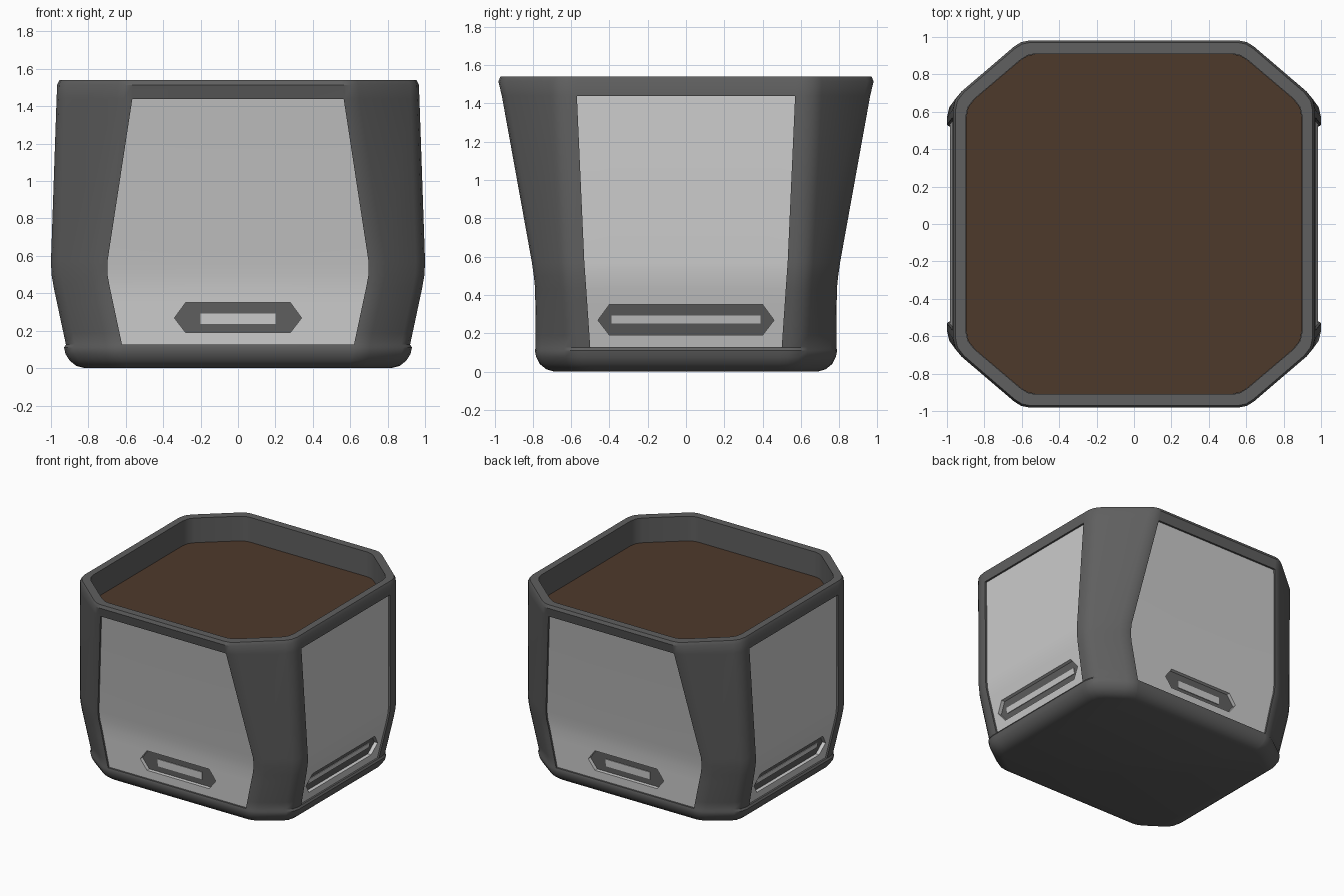
import bpy, bmesh
from mathutils import Vector

if "Cube" in bpy.data.objects:
    bpy.data.objects.remove(bpy.data.objects["Cube"])


def material(name, rgb):
    m = bpy.data.materials.new(name)
    m.diffuse_color = (*rgb, 1)
    m.use_nodes = True
    m.node_tree.nodes["Principled BSDF"].inputs["Base Color"].default_value = m.diffuse_color
    return m


FRAME = material("dark grey frame", (0.115, 0.115, 0.115))
PANEL = material("light grey panel", (0.60, 0.60, 0.60))
SOIL = material("brown soil", (0.076, 0.041, 0.024))

# Profile: z, side x, front y, front panel half width, side panel half width
KEYS = [
    (0.00, .82, .69, .58, .46), (0.012, .865, .73, .595, .475),
    (0.04, .90, .765, .61, .485), (0.075, .922, .782, .62, .495),
    (0.11, .93, .79, .62, .50), (0.125, .92, .785, .62, .50),
    (0.43, .985, .788, .685, .521), (0.50, .997, .795, .698, .526),
    (0.57, 1.0, .805, .698, .531), (1.44, .97, .962, .565, .57),
    (1.515, .967, .98, .56, .57), (1.54, .955, .97, .555, .565),
]
# Grip recess: hexagon half widths (front, side) at three heights
GRIP = {0.19: (.28, .40), 0.268: (.34, .46), 0.35: (.28, .40)}


def profile(z):
    for a, b in zip(KEYS, KEYS[1:]):
        if z <= b[0]:
            t = (z - a[0]) / (b[0] - a[0])
            return [p + (q - p) * t for p, q in zip(a[1:], b[1:])]
    return KEYS[-1][1:]


def ring(z, xs, yf, wf, ws):
    """40-point octagon with softened corners and points on the panel edges."""
    hf, hs = GRIP.get(z, (.28, .40))
    a, b = Vector((wf + .045, -yf)), Vector((xs, -ws - .10))
    d = (b - a).normalized()

    def soft(p0, c, p2):
        return [p0, (p0 + 2 * c + p2) / 4, p2]
    q = [Vector((hf, -yf)), Vector((wf, -yf))]
    q += soft(a - Vector((.04, 0)), a, a + d * .05)
    q += soft(b - d * .06, b, b + Vector((0, .06)))
    q += [Vector((xs, -ws)), Vector((xs, -hs))]
    half = q + [Vector((p.x, -p.y)) for p in reversed(q)]
    full = half + [-p for p in half]
    return [(p.x, p.y, z) for p in full]


def make(name, bm, mats):
    bmesh.ops.recalc_face_normals(bm, faces=bm.faces)
    me = bpy.data.meshes.new(name)
    bm.to_mesh(me)
    bm.free()
    ob = bpy.data.objects.new(name, me)
    bpy.context.collection.objects.link(ob)
    for m in mats:
        me.materials.append(m)
    bpy.ops.object.select_all(action='DESELECT')
    ob.select_set(True)
    bpy.context.view_layer.objects.active = ob
    bpy.ops.object.shade_smooth_by_angle(angle=0.6)
    return ob


def loft(bm, rings):
    loops = [[bm.verts.new(p) for p in r] for r in rings]
    rows = []
    for lo, hi in zip(loops, loops[1:]):
        n = len(lo)
        rows.append([bm.faces.new((lo[i], lo[(i + 1) % n], hi[(i + 1) % n], hi[i]))
                     for i in range(n)])
    bm.faces.new(list(reversed(loops[0])))
    bm.faces.new(loops[-1])
    return rows


def sink(bm, faces, depth, wall_mat):
    """Push faces straight inward and leave walls around them."""
    geom = bmesh.ops.extrude_face_region(bm, geom=faces)["geom"]
    bmesh.ops.delete(bm, geom=[f for f in faces if f.is_valid], context='FACES')
    caps = {g for g in geom if isinstance(g, bmesh.types.BMFace)}
    move = {}
    for f in caps:
        c = f.calc_center_median()
        f.normal_update()
        n = f.normal
        if abs(n.x) > abs(n.y):
            d = Vector((-depth if c.x > 0 else depth, 0, 0))
        else:
            d = Vector((0, -depth if c.y > 0 else depth, 0))
        for v in f.verts:
            move[v] = d
    for v, d in move.items():
        v.co += d
    for f in caps:
        for e in f.edges:
            for w in e.link_faces:
                if w not in caps:
                    w.material_index = wall_mat


# Pot: outer shell, rim and inner wall, with sunk panels and grip recesses
LEDGE, GRIP_DEPTH = 0.015, 0.03
zs = sorted([k[0] for k in KEYS] + list(GRIP))
rings = [ring(z, *profile(z)) for z in zs]
inner = (.90, .91, .525, .53)
rings += [ring(1.54, *inner), ring(1.30, *inner)]
bm = bmesh.new()
rows = loft(bm, rings)
for z, row in zip(zs, rows):
    if 0.12 < z < 1.43:
        for i, f in enumerate(row):
            if i % 10 in (8, 9, 0) or i % 10 == 9:
                f.material_index = 1
            if i % 10 == 9 and 0.18 < z < 0.34:
                f.material_index = 2
bm.normal_update()
sink(bm, [f for f in bm.faces if f.material_index], LEDGE, 0)
bm.normal_update()
sink(bm, [f for f in bm.faces if f.material_index == 2], GRIP_DEPTH, 1)
make("pot", bm, [FRAME, PANEL, FRAME])

# Soil
bm = bmesh.new()
loft(bm, [ring(z, .898, .908, .525, .53) for z in (1.305, 1.34)])
make("soil", bm, [SOIL])


# Light slot plates inside the four grips
def slot(name, half, z0, z1, side, sign):
    bm = bmesh.new()
    loops = []
    for off in (-0.003, 0.005):
        vs = []
        for u, z in ((-half, z0), (half, z0), (half, z1), (-half, z1)):
            x, y = profile(z)[:2]
            r = (x if side else y) - LEDGE - GRIP_DEPTH + off
            vs.append((sign * r, u, z) if side else (u, sign * r, z))
        loops.append(vs)
    loft(bm, loops)
    make(name, bm, [PANEL])


slot("front_slot", .20, .235, .293, False, -1)
slot("back_slot", .20, .235, .293, False, 1)
slot("right_slot", .39, .25, .293, True, 1)
slot("left_slot", .39, .25, .293, True, -1)
